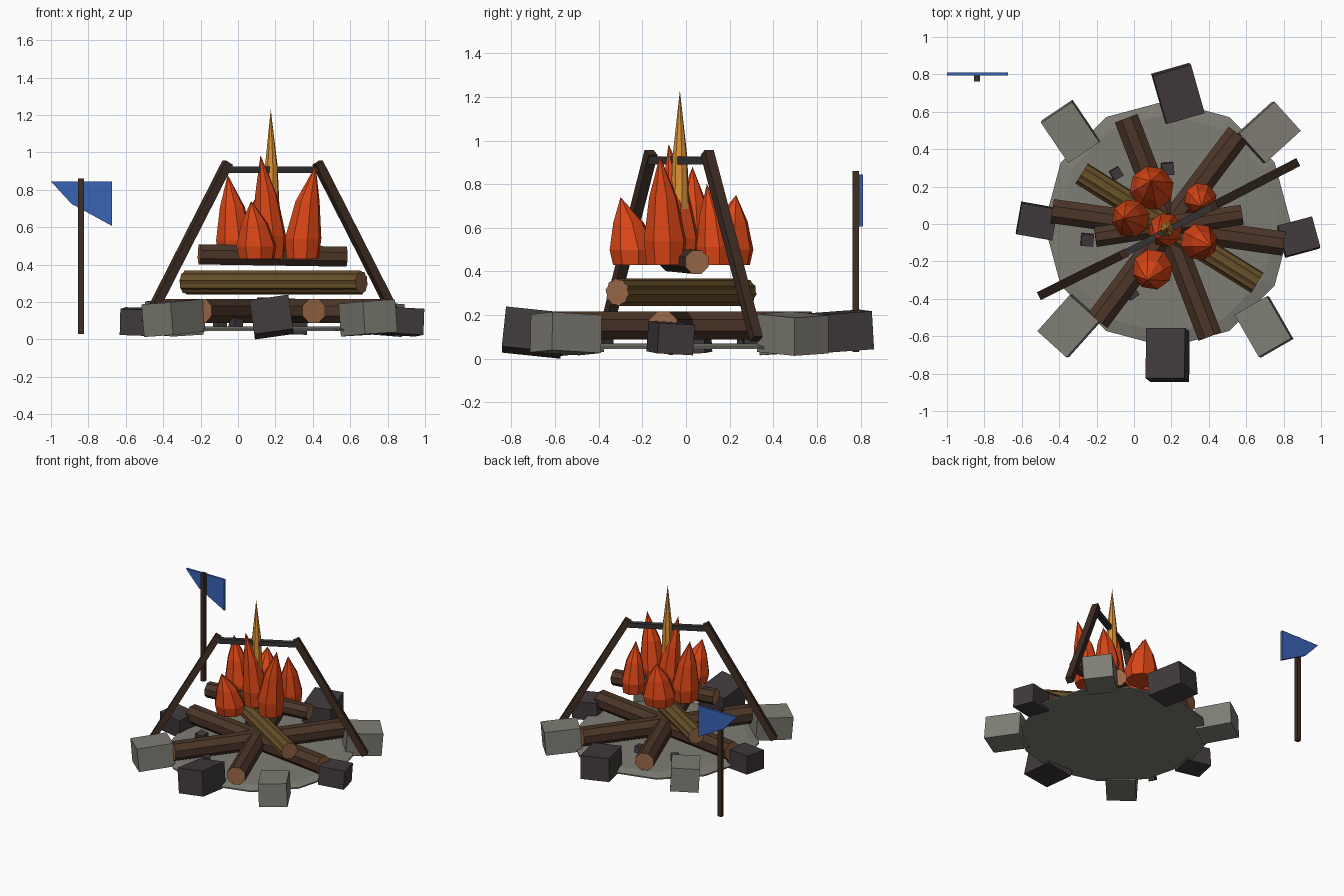
import bpy, bmesh, math
from mathutils import Vector, Matrix, Euler

if "Cube" in bpy.data.objects:
    bpy.data.objects.remove(bpy.data.objects["Cube"])


def mat(name, r, g, b):
    m = bpy.data.materials.new(name)
    m.diffuse_color = (r, g, b, 1)
    m.use_nodes = True
    m.node_tree.nodes["Principled BSDF"].inputs["Base Color"].default_value = m.diffuse_color
    return m


LIGHT = mat("light stone", 0.21, 0.205, 0.175)
DARK = mat("dark stone", 0.052, 0.042, 0.044)
BARK = mat("bark brown", 0.072, 0.036, 0.022)
CUT = mat("cut wood", 0.32, 0.14, 0.065)
OLD = mat("mossy bark", 0.135, 0.078, 0.022)
POLE = mat("pole brown", 0.05, 0.026, 0.017)
IRON = mat("iron grey", 0.036, 0.034, 0.035)
FIRE = mat("fire orange", 0.7, 0.06, 0.008)
GOLD = mat("flame gold", 0.7, 0.28, 0.035)
BLUE = mat("flag blue", 0.04, 0.125, 0.46)


def finish(name, bm, *mats):
    bmesh.ops.recalc_face_normals(bm, faces=bm.faces)
    me = bpy.data.meshes.new(name)
    bm.to_mesh(me)
    bm.free()
    for m in mats:
        me.materials.append(m)
    ob = bpy.data.objects.new(name, me)
    bpy.context.collection.objects.link(ob)
    return ob


def loft(bm, rings):
    """Skin a list of vertex rings and close both ends."""
    vs = [[bm.verts.new(p) for p in ring] for ring in rings]
    n = len(vs[0])
    for a, b in zip(vs, vs[1:]):
        for i in range(n):
            j = (i + 1) % n
            bm.faces.new((a[i], a[j], b[j], b[i]))
    return [bm.faces.new(vs[0]), bm.faces.new(vs[-1])]


def box(name, loc, size, rot, m):
    bm = bmesh.new()
    bmesh.ops.create_cube(bm, size=1)
    r = Euler([math.radians(a) for a in rot]).to_matrix().to_4x4()
    bm.transform(Matrix.Translation(loc) @ r @ Matrix.Diagonal((*size, 1)))
    return finish(name, bm, m)


def rod(name, a, b, radius, sides, mats, groove=1.0):
    """Prism from a to b; ends use the second material if there is one."""
    a, b = Vector(a), Vector(b)
    d = (b - a).normalized()
    u = d.cross(Vector((0, 0, 1))).normalized()
    v = u.cross(d)
    prof = []
    for i in range(sides):
        t = 2 * math.pi * (i + 0.5) / sides
        r = radius * (groove if i % 2 else 1)
        prof.append(u * r * math.cos(t) + v * r * math.sin(t))
    bm = bmesh.new()
    for f in loft(bm, [[c + p for p in prof] for c in (a, b)]):
        f.material_index = len(mats) - 1
    return finish(name, bm, *mats)


def flame(name, base, apex, radius, profile, m, sides=8):
    """Leaning tapered flame; profile holds (height fraction, radius factor)."""
    base, apex = Vector(base), Vector(apex)
    rings = []
    for t, k in profile:
        c = base.lerp(apex, t)
        c.xy = base.xy.lerp(apex.xy, t * t)
        rings.append([c + Vector((math.cos(q), math.sin(q), 0)) * radius * k
                      for q in (2 * math.pi * (i + 0.3) / sides for i in range(sides))])
    bm = bmesh.new()
    loft(bm, rings)
    bmesh.ops.remove_doubles(bm, verts=bm.verts, dist=1e-5)
    return finish(name, bm, m)


# Stone hearth slab with a bevelled rim
bm = bmesh.new()
loft(bm, [[(0.18 + r * math.cos(i * math.pi / 6), r * math.sin(i * math.pi / 6), z)
           for i in range(12)] for r, z in ((0.66, 0.045), (0.66, 0.055), (0.59, 0.07))])
finish("hearth_slab", bm, LIGHT)

# Ring of stones
stones = [
    ((0.235, 0.698, 0.125), (0.212, 0.27, 0.175), (4, 2, 16), DARK),
    ((0.18, -0.70, 0.12), (0.21, 0.27, 0.185), (-6, -8, 0), DARK),
    ((-0.52, 0.016, 0.095), (0.195, 0.17, 0.14), (3, 2, -10), DARK),
    ((0.88, -0.07, 0.095), (0.19, 0.17, 0.14), (-3, 3, 15), DARK),
    ((-0.34, 0.495, 0.115), (0.2, 0.26, 0.175), (3, -3, 34), LIGHT),
    ((0.72, 0.49, 0.115), (0.21, 0.255, 0.175), (-4, 3, -48), LIGHT),
    ((-0.345, -0.545, 0.115), (0.21, 0.26, 0.175), (4, -3, -42), LIGHT),
    ((0.695, -0.55, 0.115), (0.2, 0.26, 0.175), (-3, -3, 30), LIGHT),
]
for i, (loc, size, rot, m) in enumerate(stones):
    box(f"ring_stone_{i + 1}", loc, size, rot, m)

# Small coals on the slab
coals = [(-0.095, 0.27, 0.055, 30), (0.18, 0.295, 0.065, 5),
         (-0.25, -0.085, 0.065, -5), (-0.01, -0.37, 0.055, 35)]
for i, (x, y, s, a) in enumerate(coals):
    box(f"coal_{i + 1}", (x, y, 0.09), (s, s, 0.05), (5, 4, a), DARK)

# Three crossed bottom logs
for i, deg in enumerate((53, -69, -8)):
    d = Vector((math.cos(math.radians(deg)), math.sin(math.radians(deg)), 0)) * 0.625
    c = Vector((0.182, -0.018, 0.153))
    rod(f"bottom_log_{i + 1}", c - d, c + d, 0.07, 8, (BARK, CUT))

# Ridged middle log and plain top log
rod("middle_log", (-0.28, 0.27, 0.305), (0.66, -0.315, 0.305), 0.064, 20, (OLD, CUT), 0.89)
rod("top_log", (-0.207, -0.07, 0.455), (0.578, 0.05, 0.443), 0.058, 8, (BARK, CUT))

# Flames
shape = ((0, 0.88), (0.22, 1), (0.62, 0.66), (1, 0))
flames = [
    ((0.095, 0.19), (0.09, 0.23, 0.75), 0.12),
    ((0.355, 0.135), (0.36, 0.095, 0.80), 0.088),
    ((0.345, -0.095), (0.415, -0.12, 0.93), 0.1),
    ((0.1, -0.24), (0.07, -0.3, 0.74), 0.11),
    ((-0.015, 0.03), (-0.055, 0.03, 0.88), 0.103),
    ((0.17, -0.03), (0.12, -0.08, 0.985), 0.092),
]
for i, (xy, apex, r) in enumerate(flames):
    flame(f"flame_{i + 1}", (*xy, 0.43), apex, r, shape, FIRE)
flame("gold_flame", (0.18, -0.028, 0.43), (0.175, -0.028, 1.23), 0.047,
      ((0, 0.85), (0.25, 1), (0.62, 0.74), (1, 0)), GOLD)

# Cooking frame: two leaning poles and a crossbar
rod("frame_pole_left", (-0.49, -0.377, 0.09), (-0.055, -0.16, 0.945), 0.033, 4, (POLE,))
rod("frame_pole_right", (0.86, 0.322, 0.09), (0.425, 0.097, 0.945), 0.033, 4, (POLE,))
rod("frame_crossbar", (-0.065, -0.165, 0.908), (0.435, 0.102, 0.908), 0.025, 4, (IRON,))

# Flag and its pole
box("flag_pole", (-0.84, 0.778, 0.445), (0.032, 0.03, 0.83), (0, 0, 0), POLE)
bm = bmesh.new()
outline = ((-1.0, 0.845), (-0.89, 0.725), (-0.673, 0.607), (-0.673, 0.845))
loft(bm, [[(x, y, z) for x, z in outline] for y in (0.793, 0.81)])
finish("flag", bm, BLUE)
